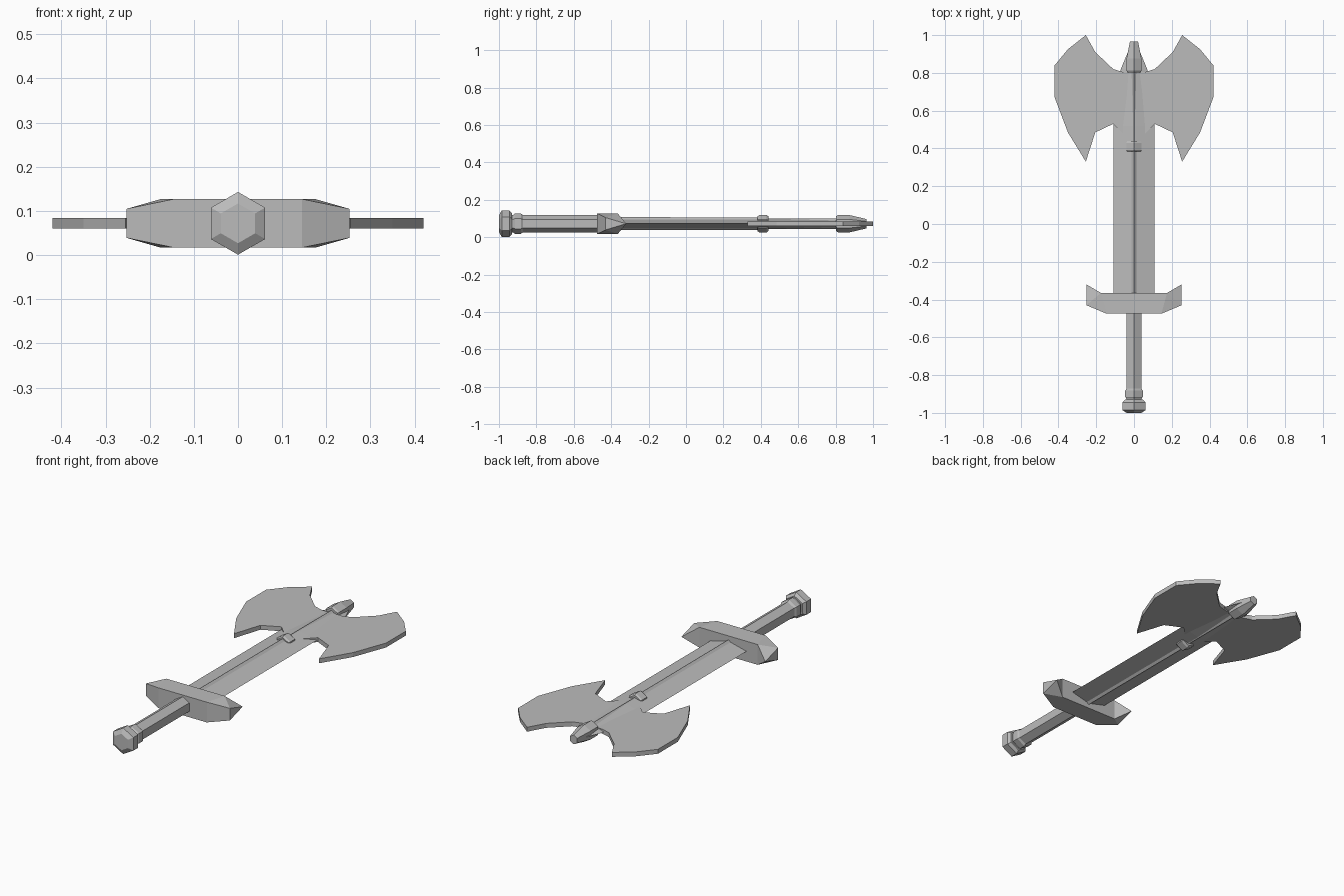
import bpy, bmesh, math

if "Cube" in bpy.data.objects:
    bpy.data.objects.remove(bpy.data.objects["Cube"])

ZC = 0.072  # height of the weapon's long axis

metal = bpy.data.materials.new("plain_grey")
metal.diffuse_color = (0.5, 0.5, 0.5, 1)
metal.use_nodes = True
metal.node_tree.nodes["Principled BSDF"].inputs["Base Color"].default_value = metal.diffuse_color


def finish(name, bm):
    bmesh.ops.recalc_face_normals(bm, faces=bm.faces)
    mesh = bpy.data.meshes.new(name)
    bm.to_mesh(mesh)
    bm.free()
    mesh.materials.append(metal)
    ob = bpy.data.objects.new(name, mesh)
    bpy.context.collection.objects.link(ob)
    return ob


def loft(name, rings):
    """Skin equal-sized rings of points and cap both ends."""
    bm = bmesh.new()
    rows = [[bm.verts.new(p) for p in ring] for ring in rings]
    for a, b in zip(rows, rows[1:]):
        for i in range(len(a)):
            j = (i + 1) % len(a)
            bm.faces.new((a[i], a[j], b[j], b[i]))
    bm.faces.new(rows[0])
    bm.faces.new(rows[-1])
    return finish(name, bm)


def hex_bar(name, profile, squash=1.0):
    """Six-sided bar along y with corners up and down; profile is (y, radius)."""
    angles = [math.radians(60 * i) for i in range(6)]
    return loft(name, [[(r * squash * math.sin(a), y, ZC + r * math.cos(a))
                        for a in angles] for y, r in profile])


# Grip, pommel and rings
hex_bar("grip", [(-0.94, 0.046), (-0.40, 0.046)])
hex_bar("pommel", [(-1.0, 0.045), (-0.985, 0.071), (-0.945, 0.071), (-0.93, 0.056)])
hex_bar("grip_ring", [(-0.925, 0.046), (-0.915, 0.054), (-0.882, 0.054), (-0.872, 0.046)])
hex_bar("shaft_collar", [(0.383, 0.04), (0.392, 0.047), (0.43, 0.047), (0.44, 0.04)])
hex_bar("end_cap", [(0.803, 0.04), (0.812, 0.046), (0.875, 0.046), (0.965, 0.025)])

# Raised rib along the blade
hex_bar("blade_rib", [(-0.42, 0.035), (0.40, 0.034), (0.42, 0.029), (0.85, 0.028)], 0.65)

# Diamond-section blade: y, half width, half thickness
sections = [(-0.42, 0.108, 0.027), (0.52, 0.108, 0.026), (0.82, 0.07, 0.02), (0.94, 0.02, 0.01)]
loft("blade", [[(w, y, ZC), (0, y, ZC + t), (-w, y, ZC), (0, y, ZC - t)]
               for y, w, t in sections])

# Crossguard: square middle with wedge tips swept towards the blade
bm = bmesh.new()
for s in (-1, 1):
    for dz in (-1, 1):
        bm.verts.new((s * 0.145, -0.475, ZC + dz * 0.055))
        bm.verts.new((s * 0.175, -0.365, ZC + dz * 0.055))
        bm.verts.new((s * 0.252, -0.43, ZC + dz * 0.033))
verts = list(bm.verts)
tips = [bm.verts.new((s * 0.252, -0.32, ZC)) for s in (-1, 1)]
lo, hi = [], []
for k, s in enumerate((0, 6)):
    f0, b0, e0, f1, b1, e1 = verts[s:s + 6]
    t = tips[k]
    for face in ((f0, e0, e1, f1), (e0, t, e1), (b0, b1, t),
                 (f0, b0, e0), (b0, t, e0), (f1, e1, b1), (b1, e1, t)):
        bm.faces.new(face)
    (lo if k == 0 else hi).extend((f0, b0, b1, f1))
for i in range(4):
    j = (i + 1) % 4
    bm.faces.new((lo[i], lo[j], hi[j], hi[i]))
finish("crossguard", bm)

# Twin axe head plates, mirrored left and right
outline = [(0.0, 0.42), (0.11, 0.53), (0.205, 0.485), (0.255, 0.33), (0.35, 0.485),
           (0.42, 0.67), (0.42, 0.84), (0.35, 0.925), (0.255, 1.0), (0.205, 0.91),
           (0.11, 0.82), (0.06, 0.805), (0.0, 0.805)]
for name, s in (("left_axe_blade", -1), ("right_axe_blade", 1)):
    loft(name, [[(s * x, y, ZC + dz) for x, y in outline] for dz in (-0.012, 0.012)])
